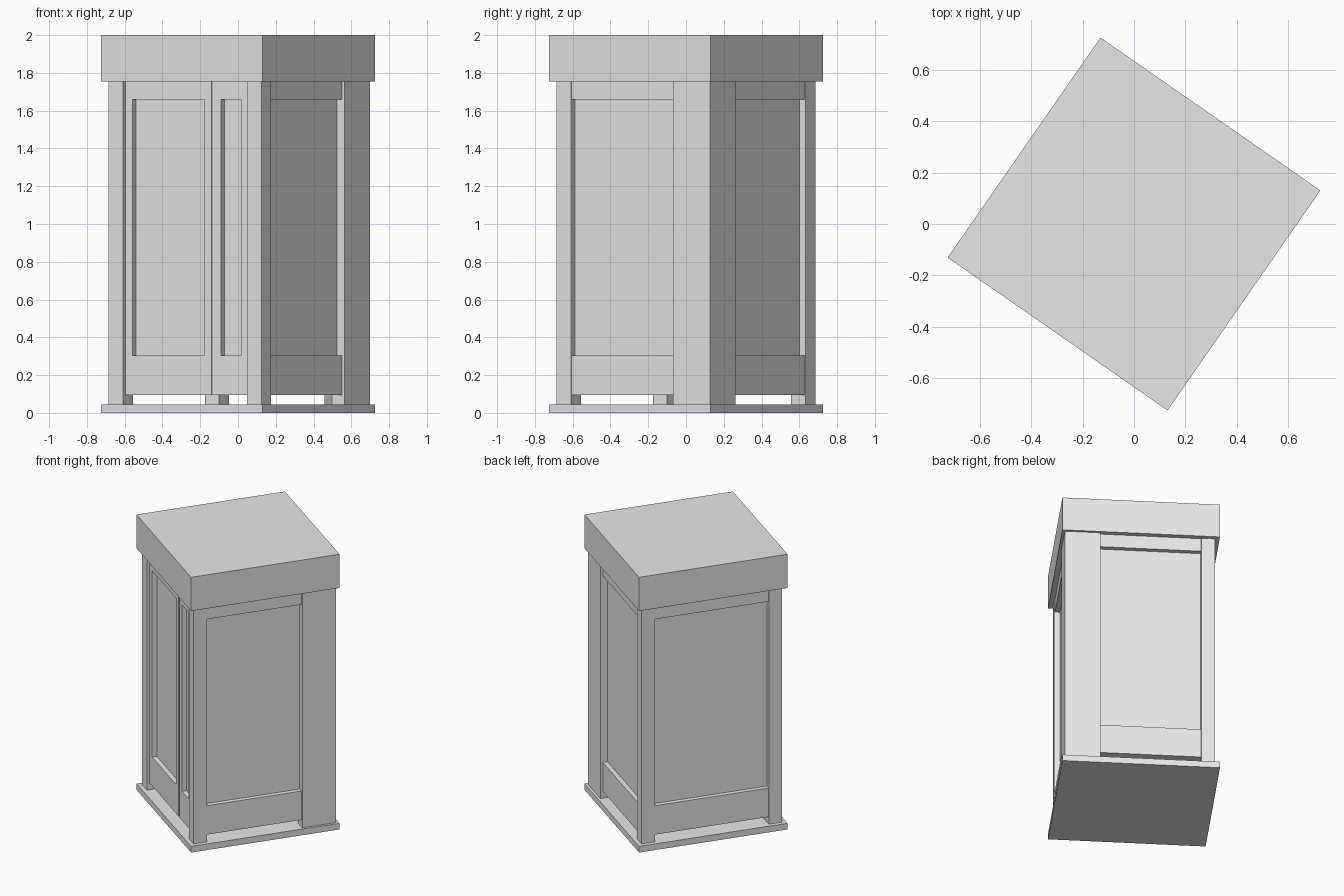
import bpy, bmesh, math
from mathutils import Matrix

cube = bpy.data.objects.get("Cube")
if cube:
    bpy.data.objects.remove(cube, do_unlink=True)

grey = bpy.data.materials.new("plain_grey")
grey.use_nodes = True
COLOUR = (0.8, 0.8, 0.8, 1)
grey.diffuse_color = COLOUR
grey.node_tree.nodes["Principled BSDF"].inputs["Base Color"].default_value = COLOUR

TURN = Matrix.Rotation(math.radians(-34.8), 4, 'Z')   # the booth stands turned


def prism(name, outline, z0, z1, side=0):
    """Extrude a plan outline from z0 to z1; side is quarter turns from the front."""
    bm = bmesh.new()
    face = bm.faces.new([bm.verts.new((x, y, z0)) for x, y in outline])
    up = bmesh.ops.extrude_face_region(bm, geom=[face])["geom"]
    for v in up:
        if isinstance(v, bmesh.types.BMVert):
            v.co.z = z1
    bmesh.ops.recalc_face_normals(bm, faces=bm.faces)
    bm.transform(TURN @ Matrix.Rotation(side * math.pi / 2, 4, 'Z'))
    mesh = bpy.data.meshes.new(name)
    bm.to_mesh(mesh)
    bm.free()
    mesh.materials.append(grey)
    obj = bpy.data.objects.new(name, mesh)
    bpy.context.collection.objects.link(obj)


def box(name, x0, x1, y0, y1, z0, z1, side=0):
    prism(name, [(x0, y0), (x1, y0), (x1, y1), (x0, y1)], z0, z1, side)


HALF = 0.521
EAVES, GAP, RAIL, HEAD = 1.755, 0.095, 0.305, 1.66
POST, INNER = 0.492, 0.4

# Base and roof slabs
box("base", -HALF, HALF, -HALF, HALF, 0, 0.045)
box("roof", -HALF, HALF, -HALF, HALF, EAVES, 2)

# Three square posts and one large chamfered service post
for side, name in ((0, "front_left_post"), (1, "front_right_post"), (3, "back_left_post")):
    box(name, -POST, -INNER, -POST, -INNER, 0, EAVES, side)
OUT, IN, CUT = 0.503, 0.266, 0.42
prism("service_post", [(OUT, OUT), (IN, OUT), (IN, CUT), (CUT, IN), (OUT, IN)], 0, EAVES)


def wall(name, x0, x1, side, front):
    """Header, recessed panel and bottom rail between two uprights."""
    box(name + "_header", x0, x1, -front, -0.43, HEAD, EAVES, side)
    box(name + "_panel", x0, x1, -front + 0.033, -0.43, RAIL, HEAD, side)
    box(name + "_rail", x0, x1, -front, -0.43, GAP, RAIL, side)


# Side and back walls
wall("right_wall", -INNER, IN, 1, 0.486)
wall("back_wall", -IN, INNER, 2, 0.486)
wall("left_wall", -INNER, INNER, 3, 0.486)

# Front: a wide door leaf and a narrow side light, each with stiles
for name, x0, x1 in (("door", -0.396, 0.159), ("side_light", 0.174, 0.396)):
    box(name + "_left_stile", x0, x0 + 0.046, -0.475, -0.425, GAP, EAVES)
    box(name + "_right_stile", x1 - 0.046, x1, -0.475, -0.425, GAP, EAVES)
    wall(name, x0 + 0.046, x1 - 0.046, 0, 0.474)
box("mullion", 0.159, 0.174, -0.47, -0.43, GAP, EAVES)
